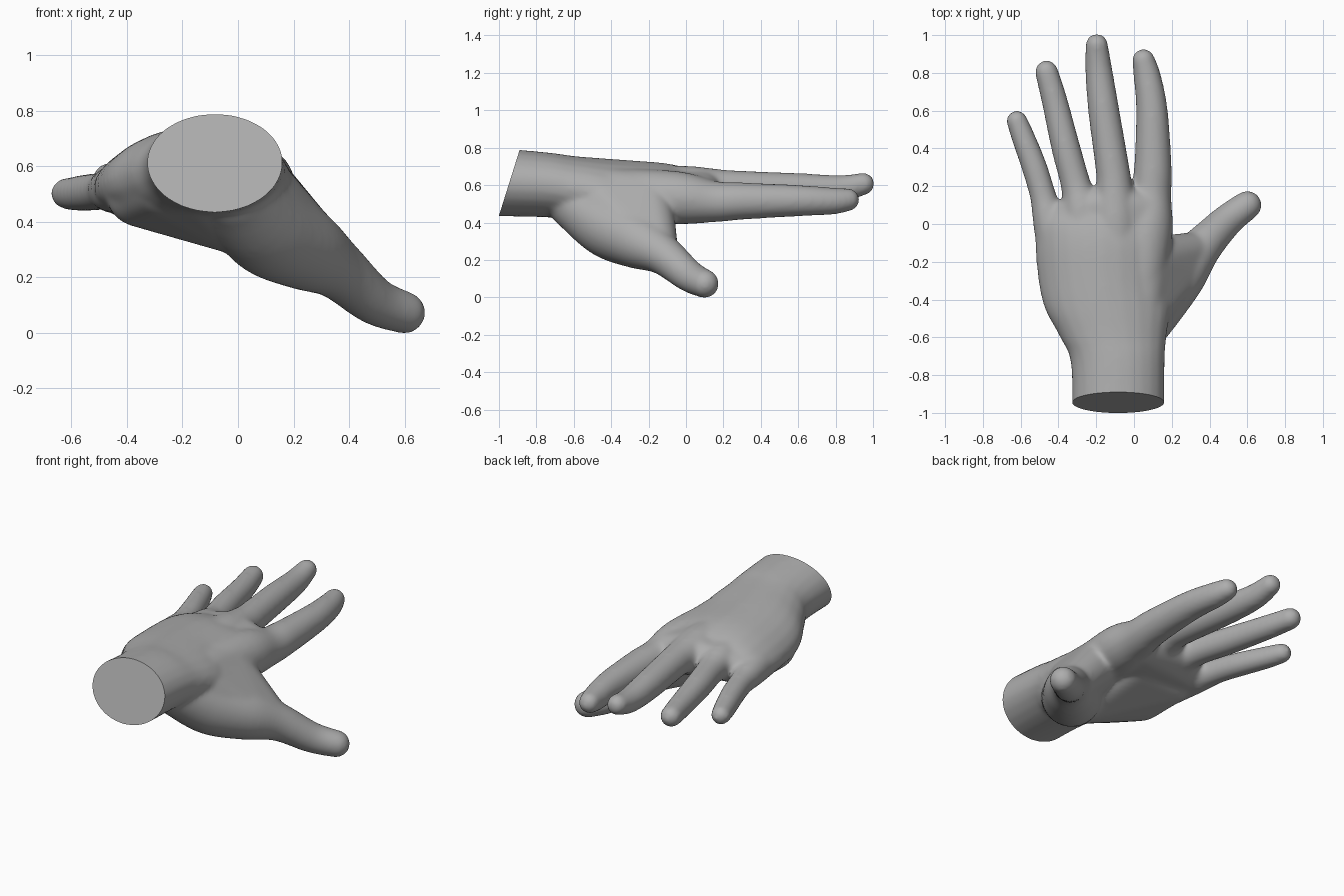
import bpy, bmesh, math
from mathutils import Vector, Matrix

cube = bpy.data.objects.get("Cube")
if cube:
    bpy.data.objects.remove(cube, do_unlink=True)

SIDES = 24
skin = bpy.data.materials.new("plain grey")
skin.use_nodes = True
grey = (0.42, 0.42, 0.42, 1)
skin.diffuse_color = grey
skin.node_tree.nodes["Principled BSDF"].inputs["Base Color"].default_value = grey

bm = bmesh.new()


def resample(points, steps=5):
    """Smooth curve through the control rows."""
    rows = [Vector(p) for p in points]
    out = []
    for i in range(len(rows) - 1):
        a, b, c, d = rows[max(i - 1, 0)], rows[i], rows[i + 1], rows[min(i + 2, len(rows) - 1)]
        for s in range(steps):
            t = s / steps
            out.append(0.5 * (2 * b + (c - a) * t + (2 * a - 5 * b + 4 * c - d) * t ** 2
                              + (3 * b - a - 3 * c + d) * t ** 3))
    return out + [rows[-1]]


def skin_rings(rings):
    """Closed shell through a list of vertex rings."""
    loops = [[bm.verts.new(p) for p in ring] for ring in rings]
    for r0, r1 in zip(loops, loops[1:]):
        for i in range(SIDES):
            j = (i + 1) % SIDES
            bm.faces.new((r0[i], r0[j], r1[j], r1[i]))
    bm.faces.new(loops[0][::-1])
    bm.faces.new(loops[-1])


def ball(target, row):
    """Sphere from x, y, z, radius."""
    bmesh.ops.create_uvsphere(target, u_segments=SIDES, v_segments=12, radius=row[3],
                              matrix=Matrix.Translation(row[:3]))


def limb(points):
    """Round tapered tube with ball ends; rows are x, y, z, radius."""
    rows = resample(points)
    centres = [Vector(r[:3]) for r in rows]
    rings = []
    for k, row in enumerate(rows):
        tangent = centres[min(k + 1, len(rows) - 1)] - centres[max(k - 1, 0)]
        tangent.normalize()
        u = tangent.cross(Vector((0, 0, 1))).normalized()
        v = u.cross(tangent)
        rings.append([centres[k] + row[3] * (u * math.cos(a) + v * math.sin(a))
                      for a in (math.tau * i / SIDES for i in range(SIDES))])
    skin_rings(rings)
    ball(bm, rows[0])
    ball(bm, rows[-1])


def pad(balls):
    """Fleshy mass: the convex wrap around several balls."""
    wrap = bmesh.new()
    for row in balls:
        ball(wrap, row)
    bmesh.ops.delete(wrap, geom=wrap.edges[:], context="EDGES_FACES")
    bmesh.ops.convex_hull(wrap, input=wrap.verts[:])
    loose = [v for v in wrap.verts if not v.link_faces]
    bmesh.ops.delete(wrap, geom=loose, context="VERTS")
    temp = bpy.data.meshes.new("pad")
    wrap.to_mesh(temp)
    wrap.free()
    bm.from_mesh(temp)
    bpy.data.meshes.remove(temp)


# Wrist and palm: y, centre x, centre z, half width, half height, arch
palm = [(-1.15, -.085, .622, .247, .188, 0), (-.75, -.085, .6, .248, .174, 0),
        (-.6, -.11, .58, .282, .174, .05), (-.45, -.14, .57, .332, .172, .2),
        (-.3, -.16, .568, .347, .163, .35), (-.1, -.167, .57, .357, .144, .4),
        (.03, -.165, .565, .345, .115, .4), (.12, -.12, .565, .22, .07, .4)]
rings = []
for y, cx, cz, rx, rz, arch in resample(palm):
    ring = []
    for i in range(SIDES):
        a = -math.tau * i / SIDES
        dx = rx * math.cos(a)
        ring.append(Vector((cx + dx, y, cz + rz * math.sin(a) - arch * dx * dx)))
    rings.append(ring)
skin_rings(rings)

# Fingers, running from inside the palm to the tips
limb([(.02, -.4, .56, .13), (.063, -.05, .531, .142), (.088, .15, .51, .111),
      (.1, .3, .513, .1), (.095, .6, .515, .084), (.07, .78, .513, .073), (.05, .866, .52, .062)])
limb([(-.1, -.4, .57, .13), (-.1, 0, .572, .13), (-.105, .2, .585, .097),
      (-.115, .3, .585, .09), (-.16, .6, .58, .083), (-.187, .82, .58, .072), (-.197, .949, .605, .06)])
limb([(-.25, -.3, .56, .12), (-.275, .05, .56, .107), (-.306, .2, .555, .081),
      (-.36, .4, .55, .077), (-.42, .65, .545, .069), (-.463, .806, .55, .062)])
limb([(-.39, -.3, .52, .1), (-.447, 0, .515, .087), (-.482, .15, .51, .07),
      (-.527, .3, .505, .068), (-.583, .45, .5, .063), (-.62, .546, .5, .056)])

# Thumb
limb([(0, -.6, .5, .14), (.1, -.42, .38, .17), (.24, -.26, .299, .15),
      (.36, -.12, .224, .108), (.49, .015, .114, .087), (.6, .1, .071, .077)])

# Web between thumb and palm
pad([(.02, -.5, .56, .14), (.05, -.205, .54, .135), (.11, -.41, .4, .15),
     (.24, -.25, .31, .135), (.34, -.14, .235, .1)])

# Heel and outer edge of the palm
pad([(-.1, -.58, .51, .13), (-.27, -.53, .53, .115), (-.355, -.35, .5, .12),
     (-.38, -.1, .5, .1), (-.14, -.4, .48, .135), (-.1, -.1, .52, .12),
     (-.02, -.45, .42, .135)])

# Knuckle row
pad([(.08, .07, .525, .113), (-.1, .1, .58, .104), (-.27, .085, .557, .097),
     (-.42, .0, .52, .088), (.05, -.2, .54, .12), (-.36, -.25, .53, .11)])

bmesh.ops.recalc_face_normals(bm, faces=bm.faces)
mesh = bpy.data.meshes.new("hand")
bm.to_mesh(mesh)
bm.free()
hand = bpy.data.objects.new("hand", mesh)
bpy.context.collection.objects.link(hand)

# Fuse the shells and soften the joins
remesh = hand.modifiers.new("fuse", "REMESH")
remesh.mode = "VOXEL"
remesh.voxel_size = 0.012
soften = hand.modifiers.new("soften", "SMOOTH")
soften.factor = 0.5
soften.iterations = 18
graph = bpy.context.evaluated_depsgraph_get()
fused = bpy.data.meshes.new_from_object(hand.evaluated_get(graph))
hand.modifiers.clear()
hand.data = fused

# Slanted flat cut at the wrist
bm = bmesh.new()
bm.from_mesh(fused)
cut = bmesh.ops.bisect_plane(bm, geom=bm.verts[:] + bm.edges[:] + bm.faces[:],
                             plane_co=(0, -1, .435), plane_no=(0, -.35, .11), clear_outer=True)
rim = [e for e in cut["geom_cut"] if isinstance(e, bmesh.types.BMEdge)]
bmesh.ops.holes_fill(bm, edges=rim, sides=0)

# Rest the thumb on the ground
lowest = min(v.co.z for v in bm.verts)
bmesh.ops.translate(bm, verts=bm.verts[:], vec=(0, 0, -lowest))
bmesh.ops.recalc_face_normals(bm, faces=bm.faces)
bm.to_mesh(fused)
bm.free()

fused.materials.clear()
fused.materials.append(skin)
bpy.ops.object.select_all(action="DESELECT")
hand.select_set(True)
bpy.context.view_layer.objects.active = hand
bpy.ops.object.shade_smooth_by_angle(angle=math.radians(40))
